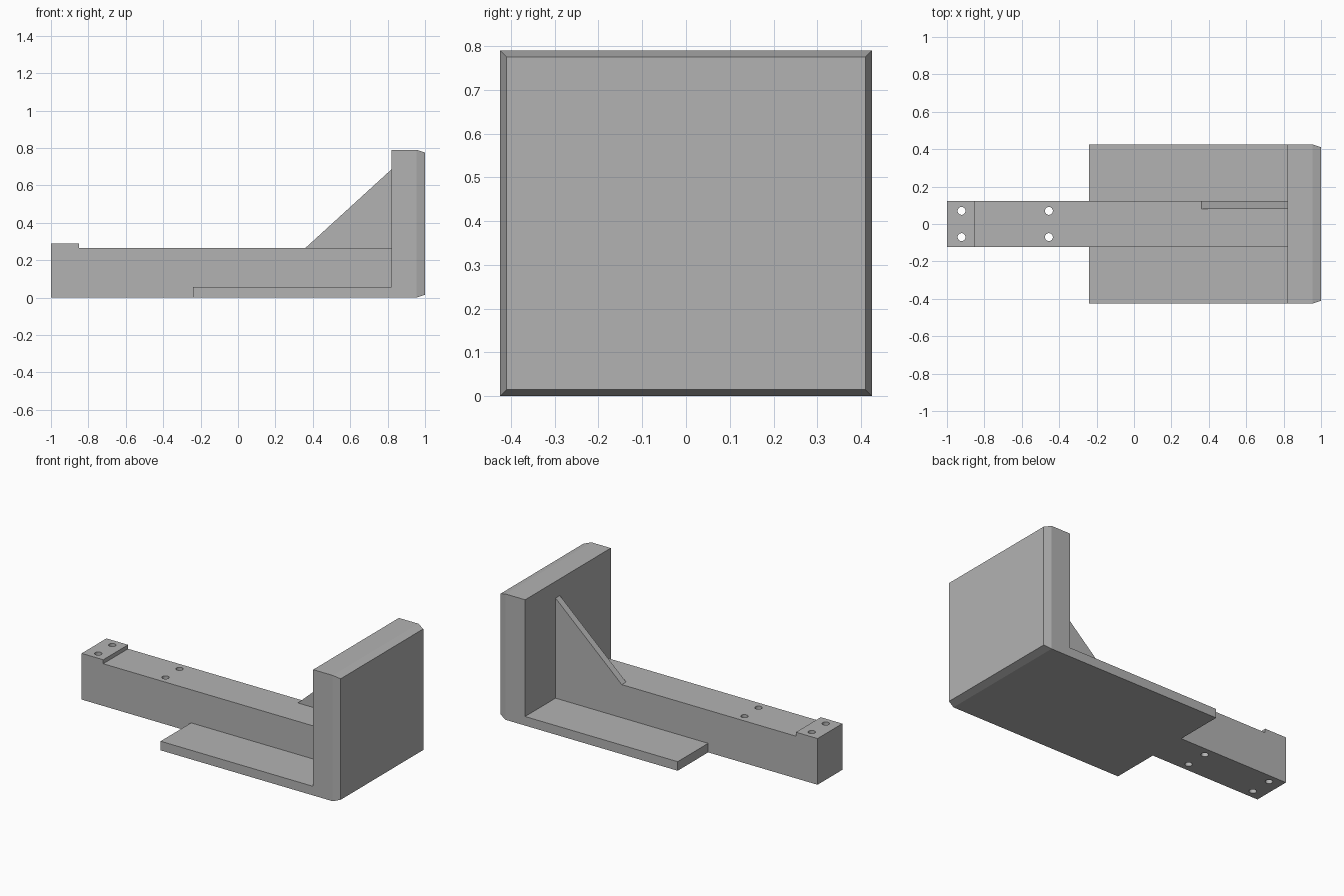
import bpy
import bmesh
from mathutils import Vector

if "Cube" in bpy.data.objects:
    bpy.data.objects.remove(bpy.data.objects["Cube"], do_unlink=True)

grey = bpy.data.materials.new("plain_grey")
grey.use_nodes = True
colour = (0.45, 0.45, 0.45, 1)
grey.diffuse_color = colour
grey.node_tree.nodes["Principled BSDF"].inputs["Base Color"].default_value = colour


def finish(name, bm):
    bmesh.ops.recalc_face_normals(bm, faces=bm.faces)
    mesh = bpy.data.meshes.new(name)
    bm.to_mesh(mesh)
    bm.free()
    mesh.materials.append(grey)
    obj = bpy.data.objects.new(name, mesh)
    bpy.context.collection.objects.link(obj)
    return obj


def side_profile(name, points, y0, y1):
    """Extrude an (x, z) outline along y."""
    bm = bmesh.new()
    face = bm.faces.new([bm.verts.new((x, y0, z)) for x, z in points])
    new = bmesh.ops.extrude_face_region(bm, geom=[face])["geom"]
    verts = [g for g in new if isinstance(g, bmesh.types.BMVert)]
    bmesh.ops.translate(bm, verts=verts, vec=(0, y1 - y0, 0))
    return finish(name, bm)


def box(name, x0, x1, y0, y1, z0, z1):
    return side_profile(name, [(x0, z0), (x1, z0), (x1, z1), (x0, z1)], y0, y1)


def combine(target, other, operation):
    mod = target.modifiers.new(operation.lower(), "BOOLEAN")
    mod.operation = operation
    mod.solver = "EXACT"
    mod.object = other
    bpy.context.view_layer.objects.active = target
    bpy.ops.object.modifier_apply(modifier=mod.name)
    bpy.data.objects.remove(other, do_unlink=True)


WALL, HALF, ARM, ARM_TOP = 0.82, 0.425, 0.123, 0.265

# Long arm with a raised pad at its free end
bracket = side_profile("bracket", [(-1, 0), (0.9, 0), (0.9, ARM_TOP), (-0.85, ARM_TOP),
                                   (-0.85, 0.29), (-1, 0.29)], -ARM, ARM)

# Wide base plate
base = box("base_plate", -0.24, 0.9, -HALF, HALF, 0, 0.057)

# Upright end block with a chamfered outer face
block = box("end_block", WALL, 0.955, -HALF, HALF, 0, 0.79)
bm = bmesh.new()
bm.from_mesh(block.data)
outer = max(bm.faces, key=lambda f: f.calc_center_median().x)
centre = outer.calc_center_median()
new = bmesh.ops.extrude_face_region(bm, geom=[outer])["geom"]
bm.faces.remove(outer) if outer.is_valid else None
for v in (g for g in new if isinstance(g, bmesh.types.BMVert)):
    offset = v.co - centre
    inset = Vector((0, 0.015 if offset.y > 0 else -0.015, 0.015 if offset.z > 0 else -0.015))
    v.co -= inset
    v.co.x = 1
bmesh.ops.recalc_face_normals(bm, faces=bm.faces)
bm.to_mesh(block.data)
bm.free()

# Triangular rib, flush with the back of the arm
rib = side_profile("rib", [(0.36, ARM_TOP), (0.36, 0.2), (0.87, 0.2), (0.87, 0.685),
                           (WALL, 0.685)], 0.08, ARM)

for part in (base, block, rib):
    combine(bracket, part, "UNION")

# Bolt holes through the arm
for x in (-0.922, -0.455):
    for y in (-0.07, 0.07):
        bm = bmesh.new()
        bmesh.ops.create_cone(bm, cap_ends=True, segments=32, radius1=0.021,
                              radius2=0.021, depth=1)
        bmesh.ops.translate(bm, verts=bm.verts, vec=(x, y, 0))
        combine(bracket, finish("hole_cutter", bm), "DIFFERENCE")

# Crisp edges with smooth hole walls
bpy.ops.object.select_all(action="DESELECT")
bracket.select_set(True)
bpy.context.view_layer.objects.active = bracket
bpy.ops.object.shade_smooth_by_angle(angle=0.3)
